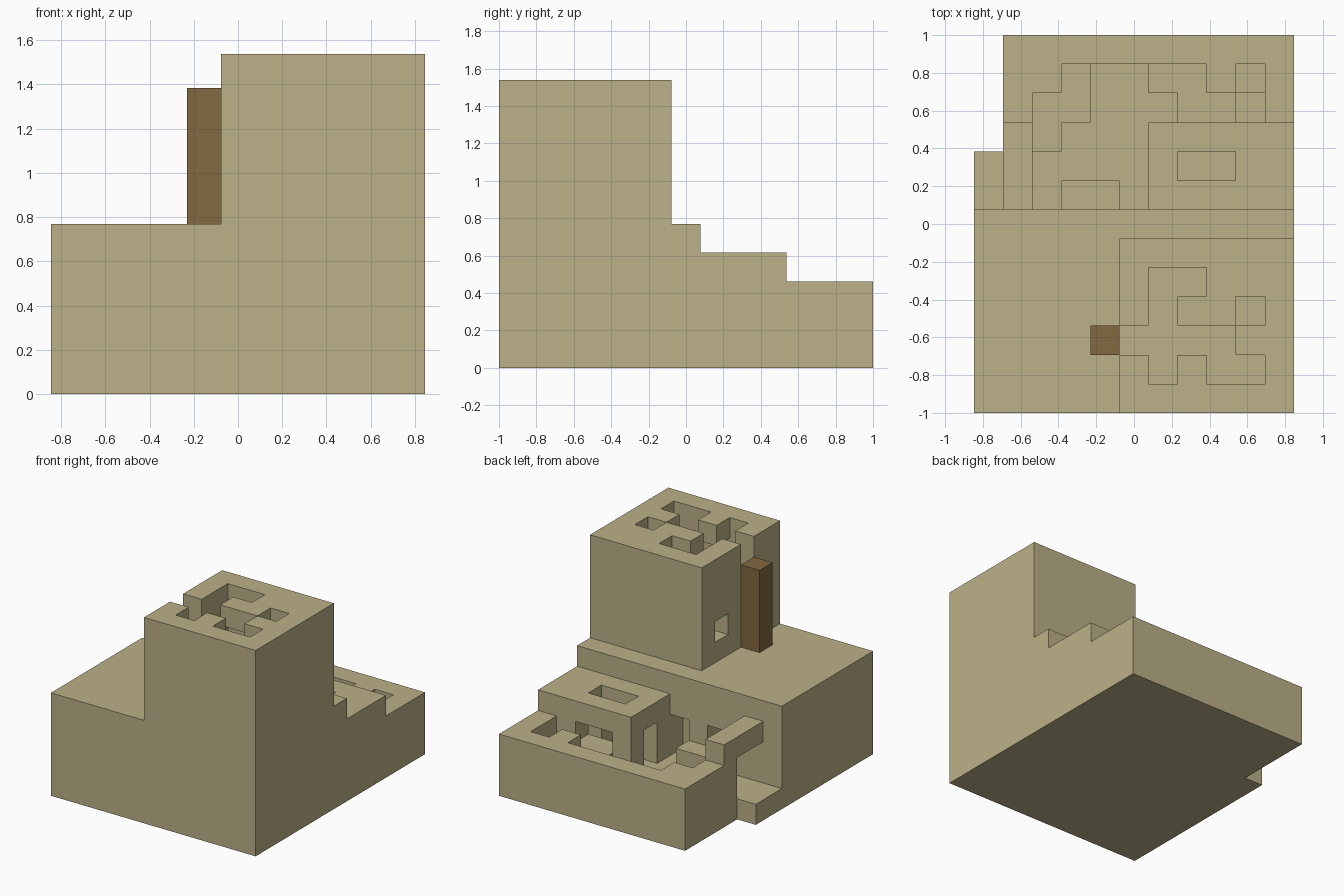
import bpy
import bmesh
from mathutils import Vector

cube = bpy.data.objects.get("Cube")
if cube:
    bpy.data.objects.remove(cube, do_unlink=True)

U = 2 / 13                      # side of one building block
ORIGIN = Vector((-5.5, -6.5, 0))
cells = {}                      # block position -> part name


def fill(part, x, y, z):
    """Fill a box of blocks, or carve it when part is None."""
    for i in range(*x):
        for j in range(*y):
            for k in range(*z):
                if part:
                    cells[i, j, k] = part
                else:
                    cells.pop((i, j, k), None)


def carve(x, y, z):
    fill(None, x, y, z)


def material(name, color):
    m = bpy.data.materials.new(name)
    m.use_nodes = True
    m.diffuse_color = (*color, 1)
    m.node_tree.nodes["Principled BSDF"].inputs["Base Color"].default_value = (*color, 1)
    return m


# Solid masses
fill("terrace", (0, 11), (0, 7), (0, 5))
fill("tower", (5, 11), (0, 6), (5, 10))
fill("courtyard", (1, 11), (7, 13), (0, 3))
fill("entrance_step", (0, 1), (7, 9), (0, 1))

# Sunken courtyard with ledges at its corners
carve((2, 6), (7, 10), (1, 3))
carve((2, 4), (10, 11), (1, 3))
carve((3, 8), (11, 12), (1, 3))
carve((4, 9), (10, 11), (1, 3))
for x, y in ((2, 9), (2, 10), (3, 10), (3, 11), (6, 11), (7, 11), (7, 10), (8, 10)):
    fill("ledges", (x, x + 1), (y, y + 1), (1, 2))
carve((9, 10), (10, 11), (1, 3))
carve((9, 10), (11, 12), (2, 3))
fill("bench", (3, 5), (7, 8), (1, 2))

# Gateway with a lintel on top
fill("gateway", (1, 2), (7, 10), (3, 4))
carve((1, 2), (7, 9), (1, 3))

# Small house: room, doorways and roof opening
fill("house", (6, 11), (7, 10), (1, 4))
carve((7, 9), (7, 10), (1, 3))
carve((9, 10), (8, 9), (1, 3))
carve((6, 7), (8, 9), (1, 3))
carve((7, 9), (8, 9), (3, 4))
fill("ledges", (7, 9), (9, 10), (1, 2))

# Niches in the terrace wall
for x in (3, 5):
    carve((x, x + 1), (6, 7), (1, 3))

# Tower room, broken roof, doorway and window
carve((6, 10), (1, 5), (5, 9))
roof_holes = {1: (6, 8, 9), 2: (6, 7, 8), 3: (6, 9), 4: (6, 7)}
for y, columns in roof_holes.items():
    for x in columns:
        carve((x, x + 1), (y, y + 1), (9, 10))
carve((5, 6), (2, 3), (5, 10))
carve((5, 6), (4, 5), (6, 7))

# Door standing against the doorway
fill("door", (4, 5), (2, 3), (5, 9))

stone = material("sand stone", (0.50, 0.44, 0.246))
wood = material("brown wood", (0.223, 0.138, 0.051))

# Outer faces of each part
for part in sorted(set(cells.values())):
    bm = bmesh.new()
    for cell, owner in cells.items():
        if owner != part:
            continue
        for axis in range(3):
            for sign in (-1, 1):
                step = Vector((0, 0, 0))
                step[axis] = sign
                if tuple(int(c) for c in Vector(cell) + step) in cells:
                    continue
                a, b = Vector((0, 0, 0)), Vector((0, 0, 0))
                a[(axis + 1) % 3] = 0.5
                b[(axis + 2) % 3] = 0.5 * sign
                mid = Vector(cell) + Vector((0.5, 0.5, 0.5)) + step / 2 + ORIGIN
                corners = (mid - a - b, mid + a - b, mid + a + b, mid - a + b)
                bm.faces.new([bm.verts.new(c * U) for c in corners])
    bmesh.ops.remove_doubles(bm, verts=bm.verts, dist=0.001)
    mesh = bpy.data.meshes.new(part)
    bm.to_mesh(mesh)
    bm.free()
    mesh.materials.append(wood if part == "door" else stone)
    bpy.context.collection.objects.link(bpy.data.objects.new(part, mesh))
